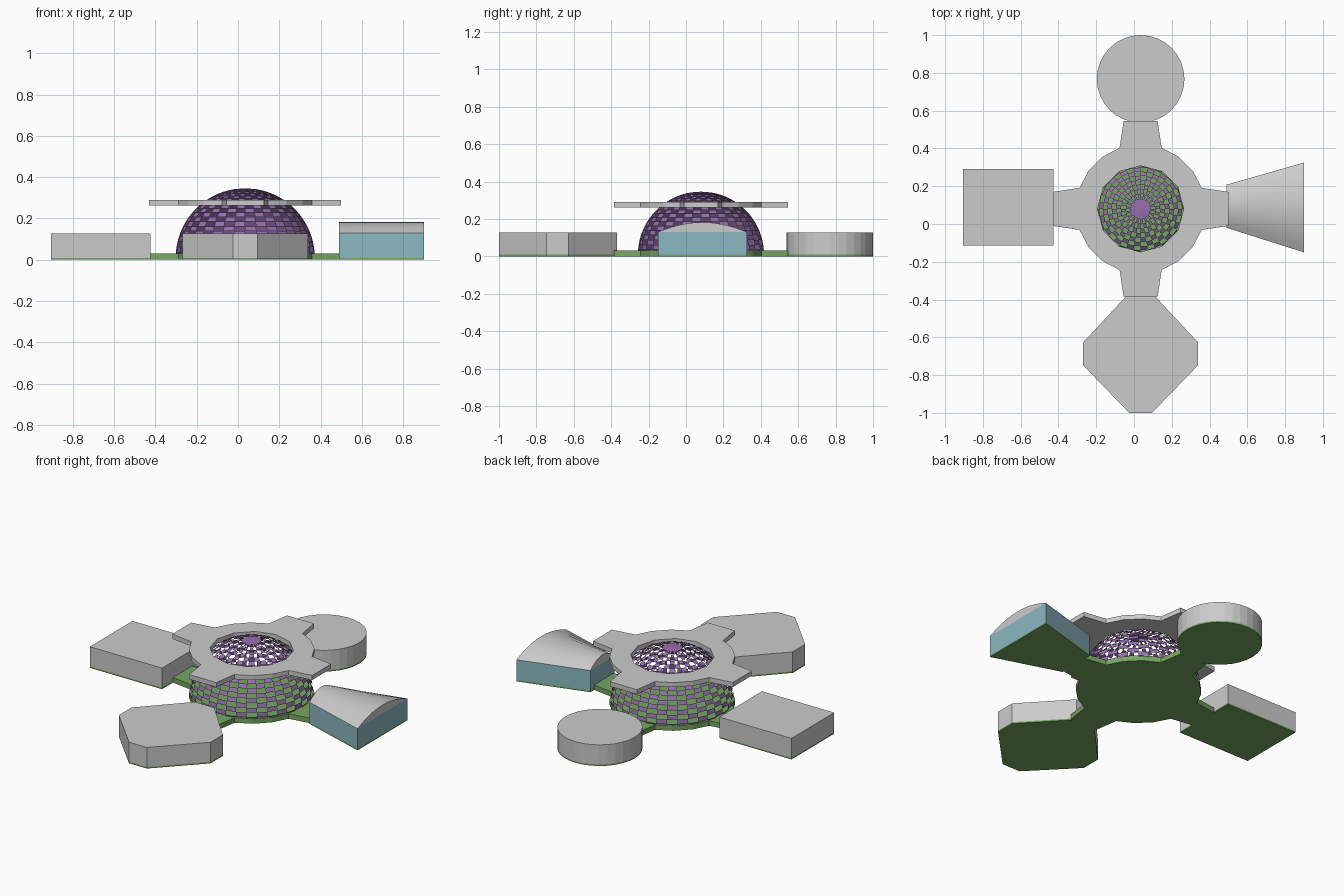
import bpy, bmesh, math

if "Cube" in bpy.data.objects:
    bpy.data.objects.remove(bpy.data.objects["Cube"])

CX, CY = 0.035, 0.08


def material(name, rgb):
    m = bpy.data.materials.new(name)
    m.diffuse_color = (*rgb, 1)
    m.use_nodes = True
    m.node_tree.nodes["Principled BSDF"].inputs["Base Color"].default_value = m.diffuse_color
    return m


PURPLE = material("purple", (0.30, 0.16, 0.42))
GREEN = material("green", (0.18, 0.38, 0.12))
TEAL = material("teal", (0.26, 0.48, 0.54))


def finish(name, bm, mat=None):
    me = bpy.data.meshes.new(name)
    bm.to_mesh(me)
    bm.free()
    ob = bpy.data.objects.new(name, me)
    bpy.context.collection.objects.link(ob)
    if mat:
        me.materials.append(mat)
    return ob


def prism(name, outline, z0, z1, mat=None, hole=None):
    """Extrude a plan outline (with optional hole) from z0 to z1."""
    bm = bmesh.new()
    edges = []
    for loop in [outline] + ([hole] if hole else []):
        vs = [bm.verts.new((x, y, z0)) for x, y in loop]
        edges += [bm.edges.new((vs[i - 1], vs[i])) for i in range(len(vs))]
    if hole:
        bmesh.ops.triangle_fill(bm, edges=edges, use_beauty=True, normal=(0, 0, 1))
    else:
        bm.faces.new(vs)
    ext = bmesh.ops.extrude_face_region(bm, geom=bm.faces[:], use_keep_orig=True)
    for v in ext["geom"]:
        if isinstance(v, bmesh.types.BMVert):
            v.co.z = z1
    bmesh.ops.recalc_face_normals(bm, faces=bm.faces[:])
    return finish(name, bm, mat)


def circle(x, y, r, n):
    return [(x + r * math.cos(2 * math.pi * i / n), y + r * math.sin(2 * math.pi * i / n))
            for i in range(n)]


# Hub outline: round body with four tapered arms
quarter = [(0.465, -0.09), (0.465, 0.09)] + [
    (0.342 * math.cos(math.radians(a)), 0.342 * math.sin(math.radians(a))) for a in (19, 36, 54, 71)]
hub = []
for k in range(4):
    c, s = [(1, 0), (0, 1), (-1, 0), (0, -1)][k]
    hub += [(CX + x * c - y * s, CY + x * s + y * c) for x, y in quarter]

prism("hub_floor", hub, 0.0, 0.03, GREEN)
prism("upper_ring", hub, 0.262, 0.29, hole=circle(CX, CY, 0.228, 12))

# Lattice dome: checkerboard of open and closed panels with a closed cap
SEG, ROWS, R, BASE = 36, 20, 0.337, 0.009
bm = bmesh.new()
grid = []
for i in range(ROWS - 1):
    t = math.pi / 2 * i / ROWS
    grid.append([bm.verts.new((x, y, BASE + R * math.sin(t)))
                 for x, y in circle(CX, CY, R * math.cos(t), SEG)])
for i in range(ROWS - 2):
    for j in range(SEG):
        if (i + j) % 2 == 0:
            k = (j + 1) % SEG
            bm.faces.new((grid[i][j], grid[i][k], grid[i + 1][k], grid[i + 1][j]))
top = bm.verts.new((CX, CY, BASE + R))
for j in range(SEG):
    bm.faces.new((grid[-1][j], grid[-1][(j + 1) % SEG], top))
bmesh.ops.delete(bm, geom=[v for v in bm.verts if not v.link_faces], context='VERTS')
finish("lattice_dome", bm, PURPLE)

# Four outlying modules: green base slab plus walls
fan = [(0.49, -0.02), (0.9, -0.15), (0.9, 0.325), (0.49, 0.208)]
modules = {
    "square_module": ([(-0.905, -0.115), (-0.425, -0.115), (-0.425, 0.29), (-0.905, 0.29)], 0.127, None),
    "round_module": (circle(CX, 0.768, 0.232, 32), 0.127, None),
    "octagon_module": ([(-0.025, -1), (0.095, -1), (0.34, -0.747), (0.34, -0.628), (0.1, -0.37),
                        (-0.03, -0.37), (-0.27, -0.628), (-0.27, -0.747)], 0.127, None),
    "fan_module": (fan, 0.13, TEAL),
}
for name, (outline, z, mat) in modules.items():
    prism(name + "_base", outline, 0.0, 0.009, GREEN)
    prism(name, outline, 0.009, z, mat)

# Arched roof of the fan module
bm = bmesh.new()
N = 10
ends = []
for (x, y0), (_, y1) in ((fan[0], fan[3]), (fan[1], fan[2])):
    ends.append([bm.verts.new((x, y0 + (y1 - y0) * i / N,
                               0.13 + 0.052 * (1 - (2 * i / N - 1) ** 2))) for i in range(N + 1)])
a, b = ends
for i in range(N):
    bm.faces.new((a[i], b[i], b[i + 1], a[i + 1]))
bm.faces.new(a)
bm.faces.new(b)
bmesh.ops.recalc_face_normals(bm, faces=bm.faces[:])
roof = finish("fan_module_roof", bm)
bpy.context.view_layer.objects.active = roof
roof.select_set(True)
bpy.ops.object.shade_smooth_by_angle(angle=math.radians(30))
